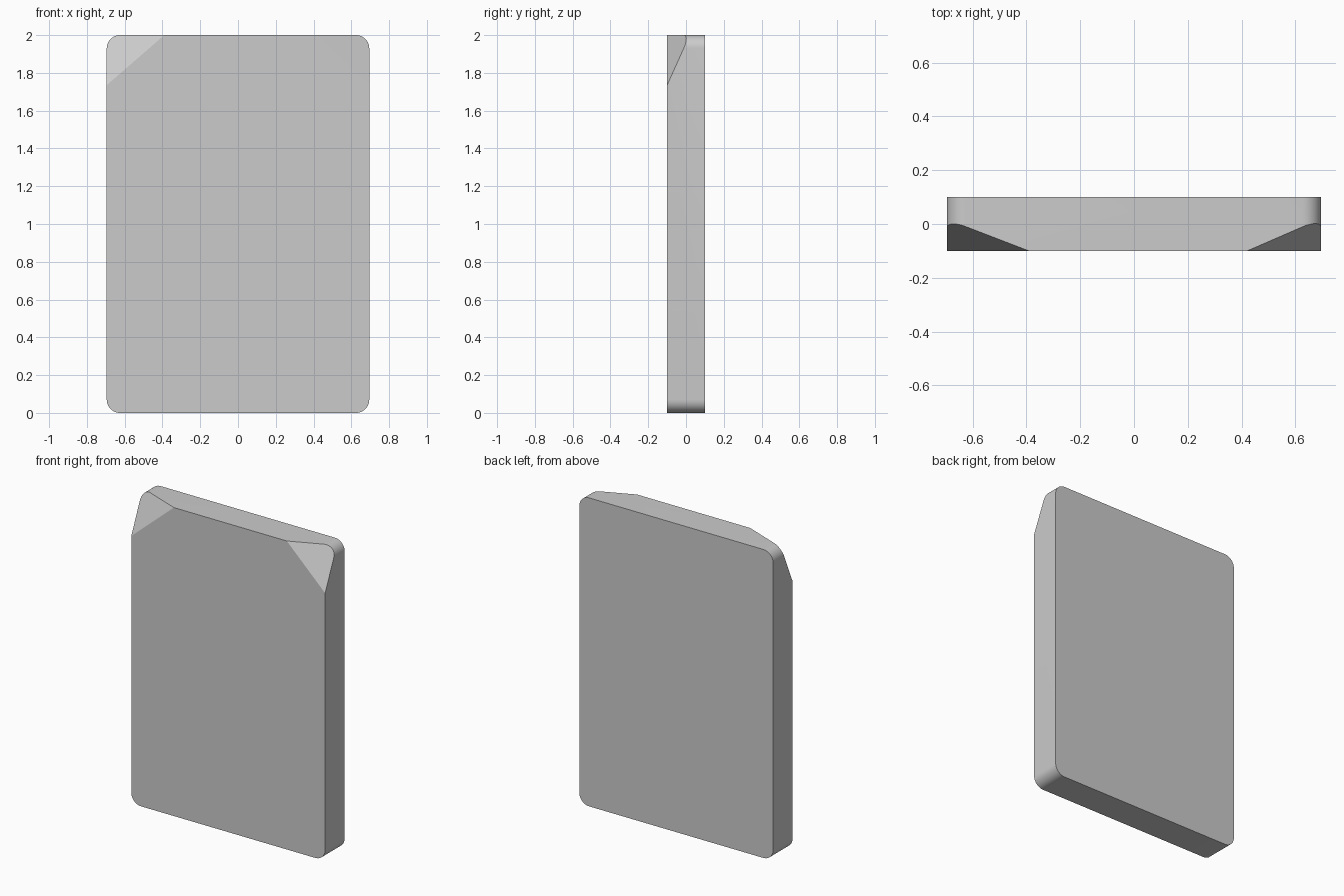
import bpy, bmesh, math
from mathutils import Vector

if "Cube" in bpy.data.objects:
    bpy.data.objects.remove(bpy.data.objects["Cube"])

W, T, H, R = 0.695, 0.1, 2.0, 0.07
SEG = 10

bm = bmesh.new()

# Rounded rectangle profile in the xz plane, extruded through the thickness
profile = []
for i, (cx, cz) in enumerate([(W - R, H - R), (-W + R, H - R), (-W + R, R), (W - R, R)]):
    for k in range(SEG + 1):
        a = math.radians(90 * i + 90 * k / SEG)
        profile.append(bm.verts.new((cx + R * math.cos(a), -T, cz + R * math.sin(a))))
face = bm.faces.new(profile)
ext = bmesh.ops.extrude_face_region(bm, geom=[face])
bmesh.ops.translate(bm, vec=(0, 2 * T, 0),
                    verts=[g for g in ext["geom"] if isinstance(g, bmesh.types.BMVert)])

# Slanted cuts on the two upper front corners
for side, x_top in ((-1, 0.39), (1, 0.42)):
    a = Vector((side * W, -T, 1.735))
    b = Vector((side * x_top, -T, H))
    c = Vector((side * 0.65, 0.0, H))
    n = (b - a).cross(c - a).normalized()
    if n.y > 0:
        n = -n
    cut = bmesh.ops.bisect_plane(bm, geom=bm.verts[:] + bm.edges[:] + bm.faces[:],
                                 plane_co=a, plane_no=n, clear_outer=True)
    rim = [g for g in cut["geom_cut"] if isinstance(g, bmesh.types.BMEdge)]
    bmesh.ops.holes_fill(bm, edges=rim, sides=0)

bmesh.ops.recalc_face_normals(bm, faces=bm.faces[:])
mesh = bpy.data.meshes.new("slab")
bm.to_mesh(mesh)
bm.free()
slab = bpy.data.objects.new("slab", mesh)
bpy.context.collection.objects.link(slab)

# Smooth rounded corners, crisp edges elsewhere
bpy.context.view_layer.objects.active = slab
slab.select_set(True)
bpy.ops.object.shade_smooth_by_angle(angle=math.radians(20))
